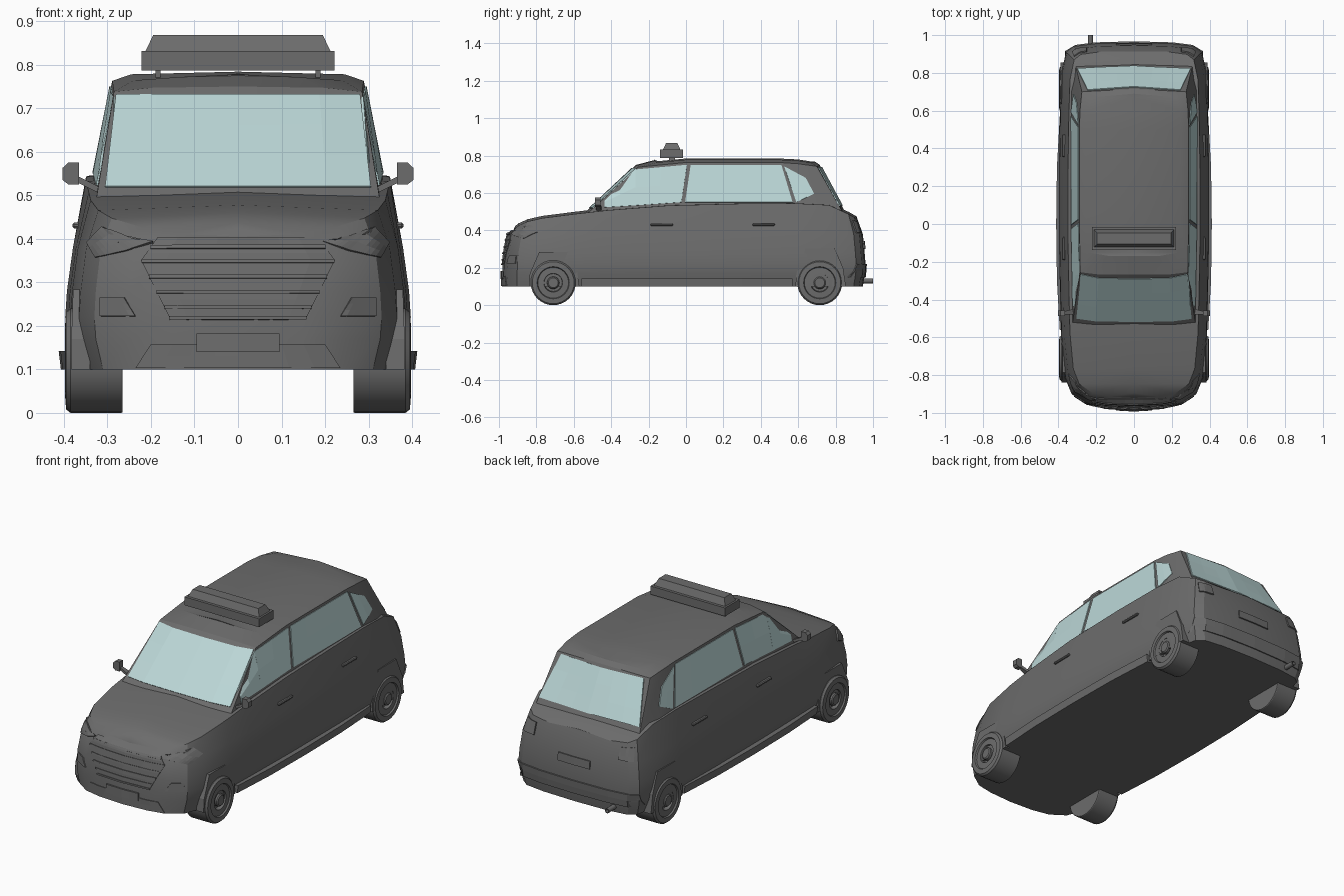
import bpy, bmesh, math
from mathutils import Vector
from mathutils.bvhtree import BVHTree

if "Cube" in bpy.data.objects:
    bpy.data.objects.remove(bpy.data.objects["Cube"])

glass = bpy.data.materials.new("glass")
glass.diffuse_color = (0.5, 0.68, 0.68, 1)
glass.use_nodes = True
glass.node_tree.nodes["Principled BSDF"].inputs["Base Color"].default_value = glass.diffuse_color
paint = bpy.data.materials.new("dark_grey")
paint.diffuse_color = (0.15, 0.15, 0.15, 1)
paint.use_nodes = True
paint.node_tree.nodes["Principled BSDF"].inputs["Base Color"].default_value = paint.diffuse_color


def finish(name, bm, smooth=True, mat=None):
    bmesh.ops.remove_doubles(bm, verts=bm.verts, dist=1e-5)
    bmesh.ops.recalc_face_normals(bm, faces=bm.faces)
    me = bpy.data.meshes.new(name)
    bm.to_mesh(me)
    bm.free()
    ob = bpy.data.objects.new(name, me)
    bpy.context.collection.objects.link(ob)
    me.materials.append(mat or paint)
    if smooth:
        bpy.ops.object.select_all(action='DESELECT')
        ob.select_set(True)
        bpy.context.view_layer.objects.active = ob
        bpy.ops.object.shade_smooth_by_angle(angle=math.radians(25))
    return ob


def loft(name, halves, crown):
    """Stack mirrored half rings; close the top with a crowned spine."""
    bm = bmesh.new()
    n = len(halves[0])
    rings = []
    for h in halves:
        full = list(h) + [(-x, y, z) for x, y, z in h[-2:0:-1]]
        rings.append([bm.verts.new(p) for p in full])
    m = len(rings[0])
    for a, b in zip(rings, rings[1:]):
        for i in range(m):
            j = (i + 1) % m
            bm.faces.new((a[i], a[j], b[j], b[i]))
    bm.faces.new(rings[0])
    top = rings[-1]
    spine = [top[0]] + [bm.verts.new((0, top[i].co.y, top[i].co.z + crown)) for i in range(1, n - 1)] + [top[n - 1]]
    for i in range(n - 1):
        for k in (1, -1):
            vs = [top[i * k % m], top[(i + 1) * k % m], spine[i + 1], spine[i]]
            bm.faces.new(list(dict.fromkeys(vs)))
    return finish(name, bm)


def prism(name, low, high):
    """Solid between two matching polygons."""
    bm = bmesh.new()
    a = [bm.verts.new(p) for p in low]
    b = [bm.verts.new(p) for p in high]
    bm.faces.new(a)
    bm.faces.new(b)
    for i in range(len(a)):
        j = (i + 1) % len(a)
        bm.faces.new((a[i], a[j], b[j], b[i]))
    return finish(name, bm, False)


def box(name, x0, x1, y0, y1, z0, z1, inset=0.0, bevel=0.0):
    q = [(x0, y0), (x1, y0), (x1, y1), (x0, y1)]
    t = [(x0 + inset, y0 + inset), (x1 - inset, y0 + inset), (x1 - inset, y1 - inset), (x0 + inset, y1 - inset)]
    ob = prism(name, [(*p, z0) for p in q], [(*p, z1) for p in t])
    if bevel:
        md = ob.modifiers.new("bevel", 'BEVEL')
        md.width = bevel
    return ob


def lathe(name, profile, place, seg=32):
    """Spin (radius, along) points; place(radial_a, radial_b, along) gives the position."""
    bm = bmesh.new()
    rows = []
    for r, t in profile:
        rows.append([bm.verts.new(place(r * math.cos(2 * math.pi * k / seg), r * math.sin(2 * math.pi * k / seg), t))
                     for k in range(seg)])
    for a, b in zip(rows, rows[1:]):
        for k in range(seg):
            bm.faces.new((a[k], a[k - 1], b[k - 1], b[k]))
    return finish(name, bm)


# lower body: one plan outline stacked at several heights
outline = [(0, -.985), (.15, -.977), (.25, -.957), (.33, -.905), (.365, -.82), (.385, -.62), (.39, -.45), (.397, -.1),
           (.397, .3), (.392, .6), (.385, .8), (.36, .91), (.32, .94), (.2, .955), (0, .96)]
belt = [(-.92, .405), (-.89, .43), (-.84, .45), (-.76, .467), (-.45, .505), (0, .54), (.6, .545), (.764, .535),
        (.869, .487), (.917, .46)]


def belt_z(y):
    if y <= belt[0][0]:
        return belt[0][1]
    for (y0, z0), (y1, z1) in zip(belt, belt[1:]):
        if y <= y1:
            return z0 + (z1 - z0) * (y - y0) / (y1 - y0)
    return belt[-1][1]


layers = []
for z, sx, front, rear in [(.10, .94, 1, .985), (.17, .99, .998, .997), (.22, 1, .995, 1), (.28, .99, .99, .995),
                           (.38, .955, .97, .985), (None, .88, .935, .955)]:
    ring = []
    for x, y in outline:
        yy = y * (front if y < 0 else rear)
        ring.append((x * sx, yy, belt_z(yy) if z is None else z))
    layers.append(ring)
body = loft("lower_body", layers, .012)

# cabin with windscreen slope and crowned roof
base = [(0, -.535, .50), (.2, -.533, .50), (.325, -.522, .495), (.338, 0, .51), (.338, .58, .515),
        (.335, .71, .52), (.312, .85, .475), (0, .863, .475)]
edge = [(0, -.268, .75), (.2, -.266, .747), (.285, -.255, .738), (.289, 0, .763), (.289, .5, .763),
        (.286, .6, .756), (.276, .70, .742), (0, .715, .75)]
roof = [(0, -.17, .775), (.13, -.17, .772), (.24, -.15, .764), (.245, 0, .778), (.245, .5, .778),
        (.24, .6, .773), (.225, .67, .762), (0, .69, .767)]
cabin = loft("cabin", [base, edge, roof], .006)

# combined surface used to fit panels onto the shell
verts, polys = [], []
for ob in (body, cabin):
    k = len(verts)
    verts += [v.co.copy() for v in ob.data.vertices]
    polys += [[i + k for i in p.vertices] for p in ob.data.polygons]
shell = BVHTree.FromPolygons(verts, polys)


def hit(view, a, b):
    org, d = {'front': ((a, -3, b), (0, 1, 0)), 'rear': ((a, 3, b), (0, -1, 0)),
              'right': ((3, a, b), (-1, 0, 0)), 'left': ((-3, a, b), (1, 0, 0))}[view]
    p = shell.ray_cast(Vector(org), Vector(d))[0]
    return p if p else shell.find_nearest(Vector(org) + 2.3 * Vector(d))[0]


def panel(name, view, quad, thick=.01, mat=None, nu=6, nv=3):
    """Four-cornered plate projected on the shell."""
    (ax, az), (bx, bz), (cx, cz), (dx, dz) = quad
    bm = bmesh.new()
    g = []
    for j in range(nv + 1):
        v = j / nv
        row = []
        for i in range(nu + 1):
            u = i / nu
            a = (ax + (bx - ax) * u) * (1 - v) + (dx + (cx - dx) * u) * v
            b = (az + (bz - az) * u) * (1 - v) + (dz + (cz - dz) * u) * v
            row.append(bm.verts.new(hit(view, a, b)))
        g.append(row)
    for j in range(nv):
        for i in range(nu):
            bm.faces.new((g[j][i], g[j][i + 1], g[j + 1][i + 1], g[j + 1][i]))
    ob = finish(name, bm, False, mat)
    md = ob.modifiers.new("thickness", 'SOLIDIFY')
    md.thickness, md.offset = thick, 0
    return ob


# windows
panel("windscreen", 'front', [(-.305, .518), (.305, .518), (.28, .73), (-.28, .73)], .008, glass, 6, 3)
panel("rear_window", 'rear', [(-.30, .53), (.30, .53), (.245, .735), (-.245, .735)], .012, glass, 6, 3)
for side in ('right', 'left'):
    panel("front_window_" + side, side, [(-.27, .533), (-.025, .55), (.005, .75), (-.27, .725)], .008, glass, 2, 2)
    panel("front_window_corner_" + side, side, [(-.435, .523), (-.27, .533), (-.27, .725), (-.435, .578)], .008, glass, 2, 2)
    panel("rear_window_" + side, side, [(-.005, .55), (.57, .55), (.51, .75), (.025, .75)], .008, glass, 4, 2)
    panel("quarter_window_" + side, side, [(.59, .55), (.685, .595), (.64, .68), (.525, .742)], .008, glass, 2, 2)

# grille, bumper intake and plates
panel("grille_lower", 'front', [(-.155, .215), (.155, .215), (.222, .35), (-.222, .35)], .008, None, 8)
panel("grille_upper", 'front', [(-.222, .35), (.222, .35), (.185, .40), (-.185, .40)], .008, None, 8)
for z, w in [(.218, .157), (.243, .168), (.278, .186), (.312, .203), (.348, .22), (.379, .20)]:
    panel("grille_slat", 'front', [(-w, z - .004), (w, z - .004), (w, z + .004), (-w, z + .004)], .016, None, 8, 1)
panel("front_intake", 'front', [(-.235, .103), (.235, .103), (.2, .157), (-.2, .157)], .008, None, 8, 2)
panel("front_plate", 'front', [(-.095, .14), (.095, .14), (.095, .182), (-.095, .182)], .018, None, 4, 1)
panel("rear_plate", 'rear', [(-.095, .30), (.095, .30), (.095, .342), (-.095, .342)], .014, None, 4, 1)
panel("rear_bumper", 'rear', [(-.36, .15), (.36, .15), (.36, .22), (-.36, .22)], .014, None, 14, 2)

# sign on the roof
box("roof_sign_base", -.222, .222, -.138, -.015, .787, .832)
box("roof_sign_top", -.212, .212, -.123, -.03, .832, .868, .017)

# exhaust pipe on one side
lathe("exhaust", [(0, .9), (.013, .9), (.013, 1.0), (.009, 1.0), (.009, .95), (0, .95)],
      lambda a, b, t: (-.23 + a, t, .13 + b), 16)

for s, side in ((1, 'right'), (-1, 'left')):
    # lamps
    panel("headlight_" + side, 'front', [(s * .255, .372), (s * .325, .357), (s * .345, .39), (s * .31, .427)], .01)
    panel("headlight_inner_" + side, 'front', [(s * .195, .392), (s * .255, .372), (s * .31, .427), (s * .25, .403)], .01)
    panel("fog_lamp_" + side, 'front', [(s * .235, .222), (s * .315, .222), (s * .315, .265), (s * .26, .265)], .01)
    panel("tail_light_" + side, 'rear', [(s * .25, .385), (s * .325, .385), (s * .315, .45), (s * .25, .445)], .014)

    # door handles
    for y in (-.13, .415):
        x = abs(hit(side, y, .43).x)
        xs = sorted((s * (x - .006), s * (x + .012)))
        box("door_handle_" + side, *xs, y - .06, y + .06, .424, .437, bevel=.004)

    # side skirt
    plan = [(.365, -.56), (.393, -.56), (.408, -.3), (.412, 0), (.408, .3), (.393, .57), (.365, .57)]
    prism("side_skirt_" + side, [(s * (x - .005), y, .10) for x, y in plan], [(s * x, y, .142) for x, y in plan])

    # door mirror and its arm
    shape = [(.365, .525), (.39, .525), (.403, .535), (.403, .563), (.39, .575), (.365, .575)]
    prism("door_mirror_" + side, [(s * x, -.487, z) for x, z in shape], [(s * x, -.458, z) for x, z in shape])
    prism("mirror_arm_" + side, [(s * .32, y, z) for y, z in ((-.48, .505), (-.45, .505), (-.45, .52), (-.48, .52))],
          [(s * .37, y, z) for y, z in ((-.478, .53), (-.462, .53), (-.462, .545), (-.478, .545))])

    # sign feet
    box("sign_foot_" + side, *sorted((s * .178, s * .19)), -.09, -.06, .765, .79)

    for end, y, top, wide in (("front", -.71, .283, .383), ("rear", .715, .303, .39)):
        # faceted wheel arch
        arch = [(y - .13, .10), (y - .125, .17), (y - .075, top), (y + .08, top), (y + .125, .2), (y + .14, .10)]
        prism(f"{end}_arch_{side}", [(s * .34, *p) for p in arch],
              [(s * (wide - (.004 if p[1] > .25 else 0)), *p) for p in arch])
        # tyre and stepped wheel disc
        place = lambda a, b, t, y=y: (s * t, y + a, .12 + b)
        lathe(f"{end}_tyre_{side}", [(0, .265), (.118, .265), (.12, .268), (.12, .385), (.112, .395), (.086, .397),
                                     (.082, .389), (.05, .391), (.046, .37), (0, .37)], place)
        lathe(f"{end}_hub_{side}", [(.034, .368), (.032, .392), (.026, .397), (0, .397)], place)
